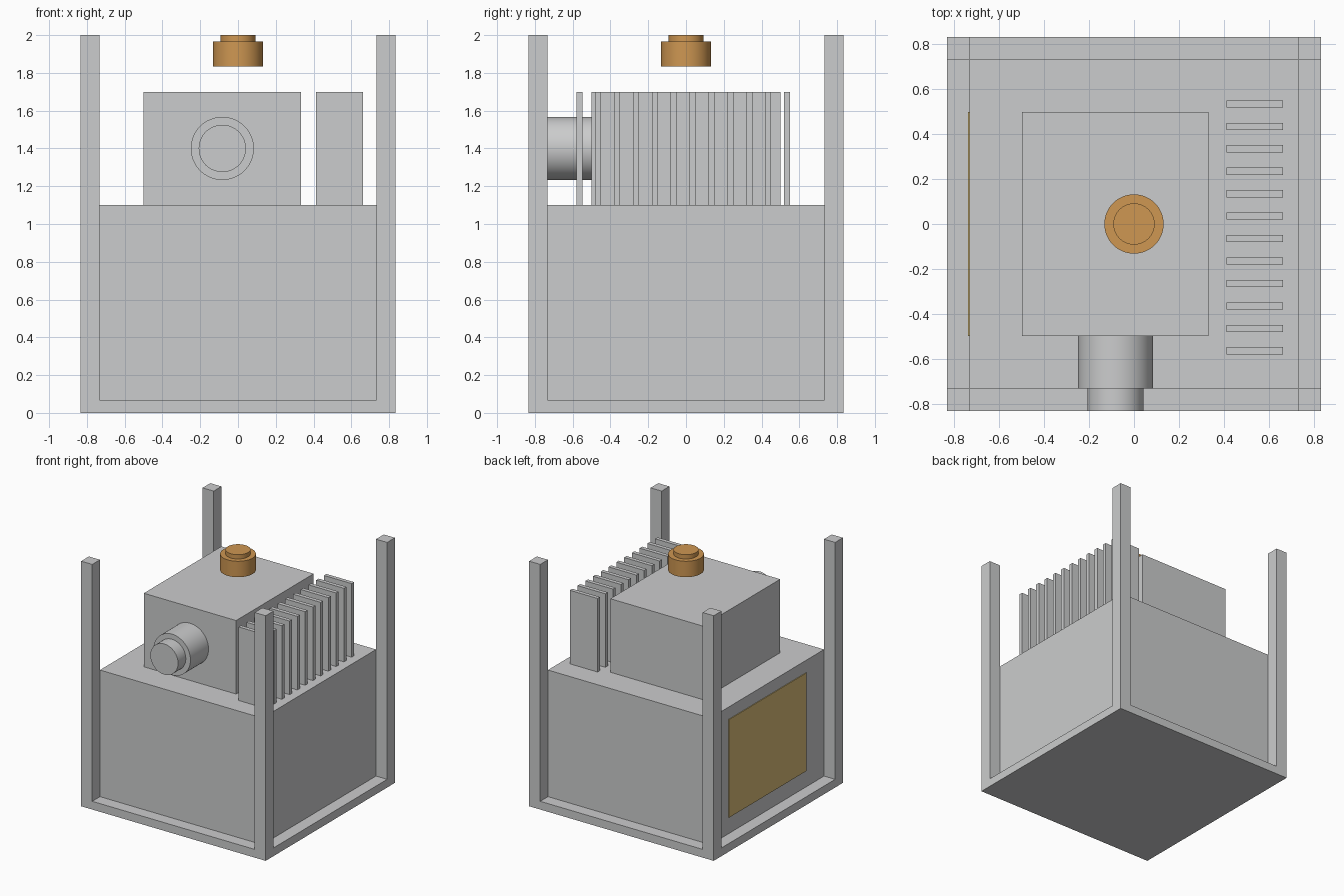
import bpy
import math

cube = bpy.data.objects.get("Cube")
if cube:
    bpy.data.objects.remove(cube, do_unlink=True)


def material(name, rgb):
    m = bpy.data.materials.new(name)
    m.use_nodes = True
    m.diffuse_color = (*rgb, 1)
    m.node_tree.nodes["Principled BSDF"].inputs["Base Color"].default_value = (*rgb, 1)
    return m


GREY = material("light grey", (0.6, 0.605, 0.61))
COPPER = material("copper orange", (0.62, 0.31, 0.085))
GOLD = material("pale gold", (0.7, 0.51, 0.19))


def box(name, low, high, mat):
    """Axis-aligned box between two opposite corners."""
    centre = [(a + b) / 2 for a, b in zip(low, high)]
    size = [b - a for a, b in zip(low, high)]
    bpy.ops.mesh.primitive_cube_add(size=1, location=centre)
    ob = bpy.context.object
    ob.name = name
    ob.scale = size
    bpy.ops.object.transform_apply(location=False, rotation=False, scale=True)
    ob.data.materials.append(mat)
    return ob


def cylinder(name, radius, depth, centre, mat, tilt=0):
    bpy.ops.mesh.primitive_cylinder_add(vertices=64, radius=radius, depth=depth,
                                        location=centre, rotation=(tilt, 0, 0))
    ob = bpy.context.object
    ob.name = name
    ob.data.materials.append(mat)
    bpy.ops.object.shade_smooth_by_angle(angle=math.radians(30))
    return ob


OUT, IN = 0.833, 0.733      # half widths of the frame and of the body
FLOOR, DECK = 0.067, 1.1    # top of the base and of the body

# Base plate, main body and corner posts
box("base_plate", (-OUT, -OUT, 0), (OUT, OUT, FLOOR), GREY)
box("main_body", (-IN, -IN, FLOOR), (IN, IN, DECK), GREY)
for sx, side in ((-1, "right"), (1, "left")):
    for sy, end in ((-1, "front"), (1, "back")):
        xs, ys = sorted((sx * IN, sx * OUT)), sorted((sy * IN, sy * OUT))
        box(f"{end}_{side}_post", (xs[0], ys[0], FLOOR), (xs[1], ys[1], 2), GREY)

# Side panel
box("side_panel", (-IN - 0.006, -0.5, 0.2), (-IN, 0.5, 1.0), GOLD)

# Upper housing with its stepped front nozzle
box("upper_housing", (-0.5, -0.5, DECK), (0.333, 0.5, 1.7), GREY)
cylinder("nozzle_barrel", 0.167, 0.233, (-0.083, -0.6165, 1.4), GREY, math.pi / 2)
cylinder("nozzle_tip", 0.125, 0.1, (-0.083, -0.783, 1.4), GREY, math.pi / 2)

# Row of cooling fins
for i in range(12):
    y = -0.565 + i * 0.1
    box(f"cooling_fin_{i + 1}", (0.413, y - 0.016, DECK), (0.663, y + 0.016, 1.7), GREY)

# Stepped knob above the housing
cylinder("knob_base", 0.132, 0.13, (0, 0, 1.9), COPPER)
cylinder("knob_cap", 0.092, 0.035, (0, 0, 1.9825), COPPER)
